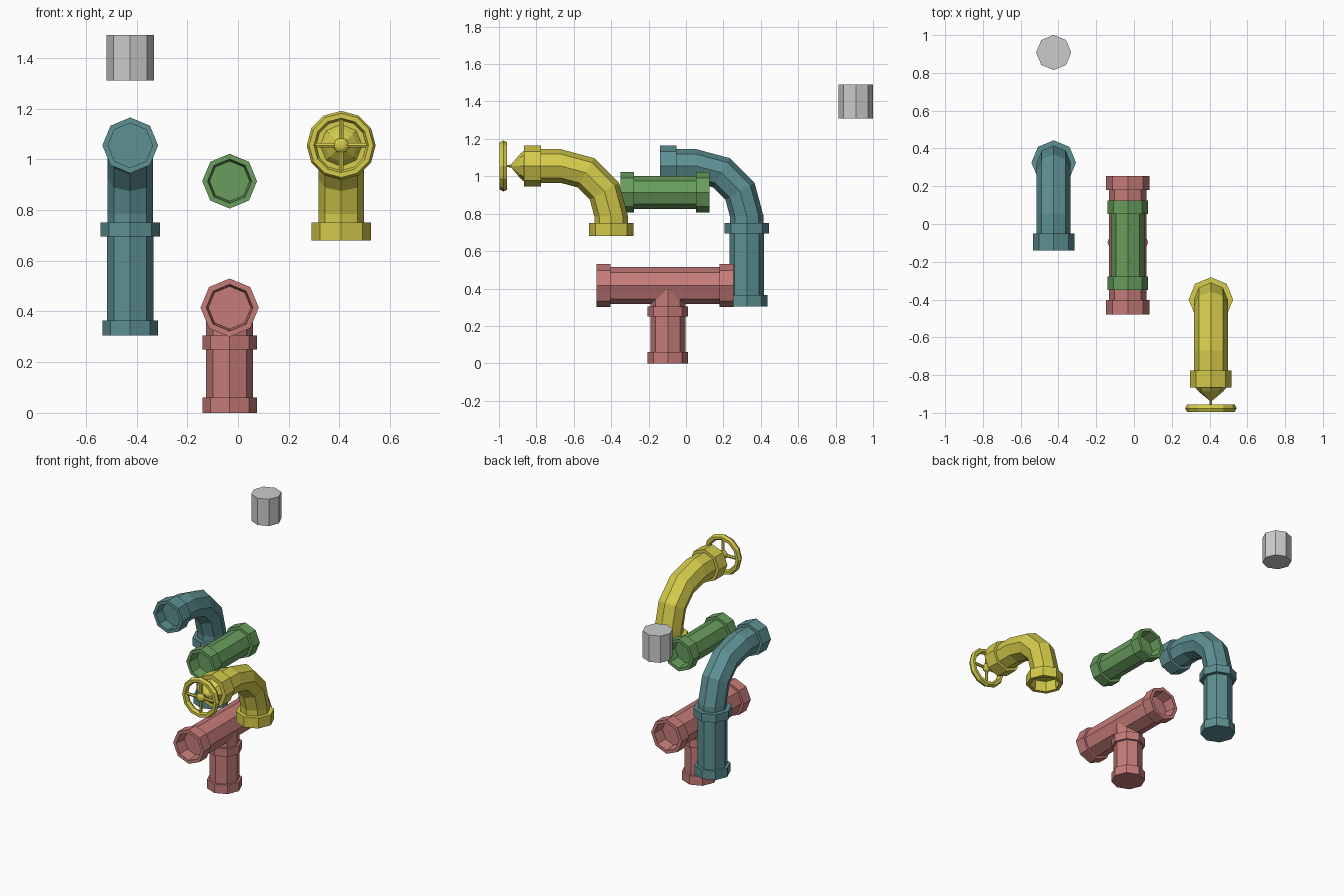
import bpy, bmesh
from math import sin, cos, pi, radians
from mathutils import Matrix

if "Cube" in bpy.data.objects:
    bpy.data.objects.remove(bpy.data.objects["Cube"])


def material(name, rgb):
    m = bpy.data.materials.new(name)
    m.diffuse_color = (*rgb, 1)
    m.use_nodes = True
    m.node_tree.nodes["Principled BSDF"].inputs["Base Color"].default_value = m.diffuse_color
    return m


TEAL = material("teal", (0.11, 0.28, 0.29))
PINK = material("pink", (0.56, 0.20, 0.19))
GREEN = material("green", (0.14, 0.34, 0.11))
YELLOW = material("yellow", (0.66, 0.60, 0.07))


def finish(name, bm, mat=None):
    bmesh.ops.recalc_face_normals(bm, faces=bm.faces)
    me = bpy.data.meshes.new(name)
    bm.to_mesh(me)
    bm.free()
    ob = bpy.data.objects.new(name, me)
    bpy.context.collection.objects.link(ob)
    if mat:
        me.materials.append(mat)
    return ob


def sweep(name, x, stations, mat=None, n=8):
    """Skin octagon rings; each station is (y, z, tangent angle, radius)."""
    bm = bmesh.new()
    rings = []
    for y, z, a, r in stations:
        a = radians(a)
        ring = []
        for i in range(n):
            t = 2 * pi * i / n
            s = r * sin(t)
            ring.append(bm.verts.new((x + r * cos(t), y - s * sin(a), z + s * cos(a))))
        rings.append(ring)
    for p, q in zip(rings, rings[1:]):
        for i in range(n):
            j = (i + 1) % n
            bm.faces.new((p[i], p[j], q[j], q[i]))
    bm.faces.new(rings[0])
    bm.faces.new(rings[-1])
    return finish(name, bm, mat)


def along_y(z, profile):
    return [(y, z, 0, r) for y, r in profile]


def down_z(y, profile):
    return [(y, z, -90, r) for z, r in profile]


def open_pipe(y0, y1, r, rim, w, inner):
    """Straight pipe with a rim and a recessed mouth at both ends."""
    half = [(0.075, inner - 0.008), (0, inner), (0, rim), (w, rim), (w, r)]
    return [(y0 + d, q) for d, q in half] + [(y1 - d, q) for d, q in reversed(half)]


def elbow(y, z=1.055, r=0.09, bend=0.27):
    """Rimmed mouth and quarter bend turning down onto the vertical axis at y."""
    out = along_y(z, [(y - 0.465, 0.11), (y - 0.375, 0.11), (y - 0.375, r)])
    for deg in (0, 30, 60, 90):
        a = radians(deg)
        out.append((y - bend + bend * sin(a), z - bend + bend * cos(a), -deg, r))
    return out


# Loose grey peg
sweep("grey_peg", -0.425, down_z(0.908, [(1.49, 0.093), (1.31, 0.093)]))

# Teal bent pipe with open mouth and long leg
ty = 0.325
sweep("teal_bent_pipe", -0.425,
      along_y(1.055, [(ty - 0.395, 0.088), (ty - 0.465, 0.088)]) + elbow(ty)
      + down_z(ty, [(0.75, 0.09), (0.75, 0.118), (0.695, 0.118), (0.695, 0.092),
                    (0.365, 0.092), (0.365, 0.11), (0.305, 0.11)]), TEAL)

# Green straight pipe
sweep("green_straight_pipe", -0.033,
      along_y(0.914, open_pipe(-0.35, 0.125, 0.088, 0.108, 0.072, 0.087)), GREEN)

# Pink tee: crossbar and stem
sweep("pink_tee_crossbar", -0.033,
      along_y(0.415, open_pipe(-0.478, 0.254, 0.099, 0.115, 0.075, 0.092)), PINK)
sweep("pink_tee_stem", -0.033,
      down_z(-0.097, [(0.41, 0.093), (0.305, 0.093), (0.305, 0.108), (0.25, 0.108), (0.25, 0.093),
                      (0.06, 0.093), (0.06, 0.108), (0.0, 0.108)]), PINK)

# Yellow valve elbow: pointed cap on the mouth, open underneath
vx, vy, vz = 0.407, -0.40, 1.055
sweep("yellow_valve_elbow", vx,
      along_y(vz, [(-0.965, 0.006), (-0.935, 0.007), (-0.887, 0.065), (-0.865, 0.083)]) + elbow(vy)
      + down_z(vy, [(0.75, 0.09), (0.75, 0.118), (0.68, 0.118), (0.68, 0.094), (0.75, 0.088)]), YELLOW)

# Valve handwheel: ring, four spokes, hub
wy = -0.976
bm = bmesh.new()
N, M = 12, 6
grid = []
for i in range(N):
    a = 2 * pi * i / N
    grid.append([])
    for j in range(M):
        b = 2 * pi * j / M
        R = 0.117 + 0.019 * cos(b)
        grid[-1].append(bm.verts.new((vx + R * cos(a), wy + 0.023 * sin(b), vz + R * sin(a))))
for i in range(N):
    for j in range(M):
        k, l = (i + 1) % N, (j + 1) % M
        bm.faces.new((grid[i][j], grid[k][j], grid[k][l], grid[i][l]))
for axis in "XY":
    bmesh.ops.create_cone(bm, cap_ends=True, segments=6, radius1=0.01, radius2=0.01, depth=0.22,
                          matrix=Matrix.Translation((vx, wy, vz))
                          @ Matrix.Rotation(pi / 2 if axis == "Y" else 0, 4, "Y"))
bmesh.ops.create_uvsphere(bm, u_segments=10, v_segments=6, radius=0.031,
                          matrix=Matrix.Translation((vx, wy, vz))
                          @ Matrix.Diagonal((1, 0.65, 1, 1)) @ Matrix.Rotation(pi / 2, 4, "X"))
finish("valve_handwheel", bm, YELLOW)
